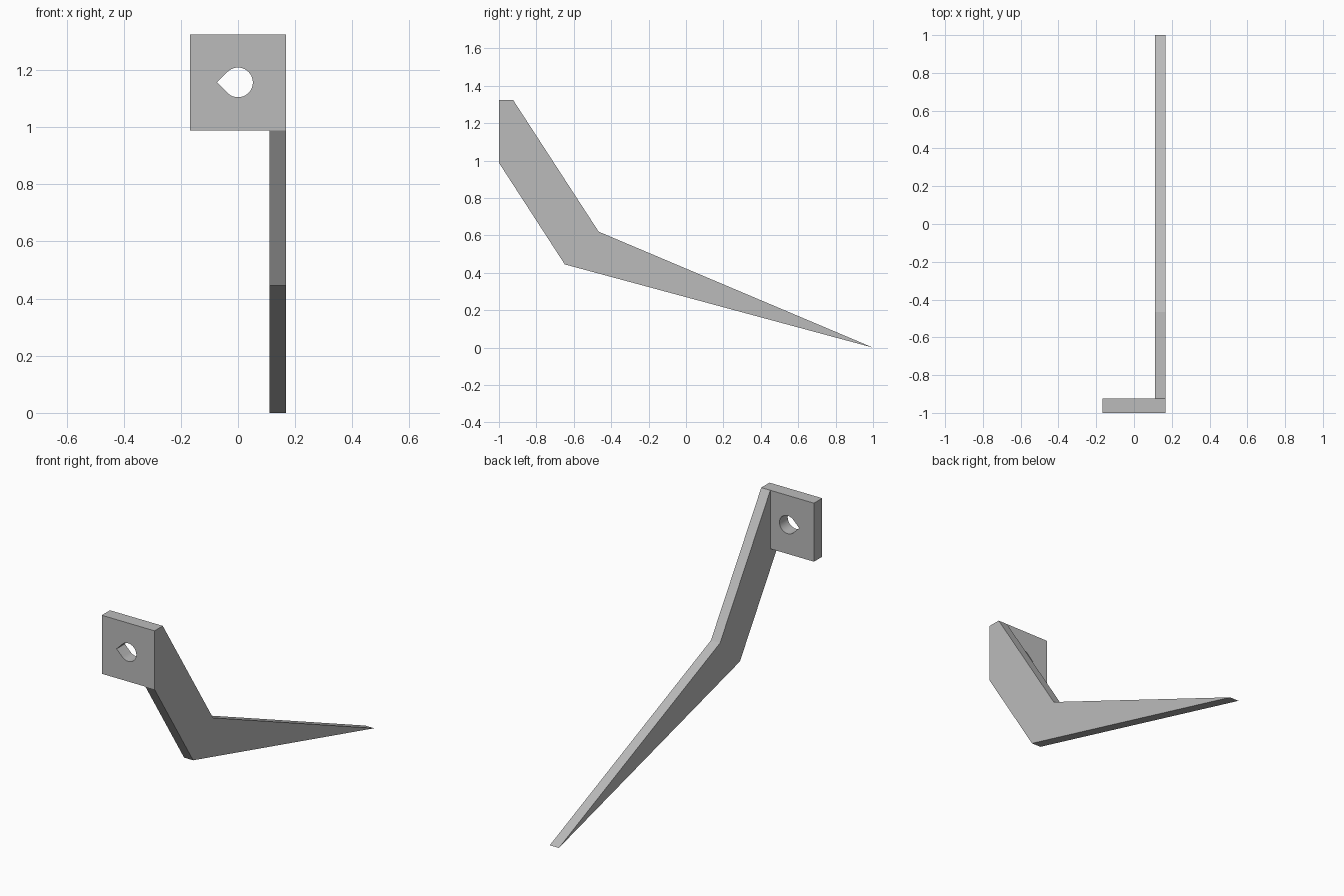
import bpy
import bmesh
from math import cos, sin, radians, sqrt
from mathutils import Vector

if "Cube" in bpy.data.objects:
    bpy.data.objects.remove(bpy.data.objects["Cube"], do_unlink=True)

grey = bpy.data.materials.new("plain grey")
grey.use_nodes = True
grey.diffuse_color = (0.5, 0.5, 0.5, 1)
grey.node_tree.nodes["Principled BSDF"].inputs["Base Color"].default_value = (0.5, 0.5, 0.5, 1)


def prism(name, outline, sweep):
    """Extrude a flat outline along the sweep vector into a closed solid."""
    bm = bmesh.new()
    face = bm.faces.new([bm.verts.new(p) for p in outline])
    ext = bmesh.ops.extrude_face_region(bm, geom=[face], use_keep_orig=True)
    moved = [v for v in ext["geom"] if isinstance(v, bmesh.types.BMVert)]
    bmesh.ops.translate(bm, verts=moved, vec=Vector(sweep))
    bmesh.ops.recalc_face_normals(bm, faces=bm.faces)
    mesh = bpy.data.meshes.new(name)
    bm.to_mesh(mesh)
    bm.free()
    mesh.materials.append(grey)
    obj = bpy.data.objects.new(name, mesh)
    bpy.context.collection.objects.link(obj)
    return obj


half, inner = 0.168, 0.11           # outer side and inner side of the arm
front, back = -1.0, -0.925          # plate thickness
low, high = 0.988, 1.325            # plate height

# Bent arm tapering to a point
arm_profile = [(front, high), (back, high), (-0.467, 0.62),
               (1.0, 0.0), (-0.648, 0.445), (front, low)]
prism("bent_arm", [(inner, y, z) for y, z in arm_profile], (half - inner, 0, 0))

# Mounting plate, butted against the arm
plate = prism("mounting_plate",
              [(-half, front, low), (inner, front, low),
               (inner, front, high), (-half, front, high)],
              (0, back - front, 0))

# Teardrop hole: round with a square point towards the right
radius, mid = 0.052, (low + high) / 2
drop = [(radius * cos(radians(a)), radius * sin(radians(a))) for a in range(-135, 136, 9)]
drop.append((-radius * sqrt(2), 0))
cutter = prism("hole_cutter", [(x, front - 0.1, mid + z) for x, z in drop], (0, 0.3, 0))
cutter.hide_render = True

cut = plate.modifiers.new("teardrop_hole", "BOOLEAN")
cut.operation = "DIFFERENCE"
cut.solver = "EXACT"
cut.object = cutter
bpy.context.view_layer.objects.active = plate
bpy.ops.object.modifier_apply(modifier=cut.name)
bpy.data.objects.remove(cutter, do_unlink=True)

# Crisp flat faces, with only the hole wall smoothed
bpy.ops.object.select_all(action="DESELECT")
plate.select_set(True)
bpy.ops.object.shade_smooth_by_angle(angle=radians(30))
